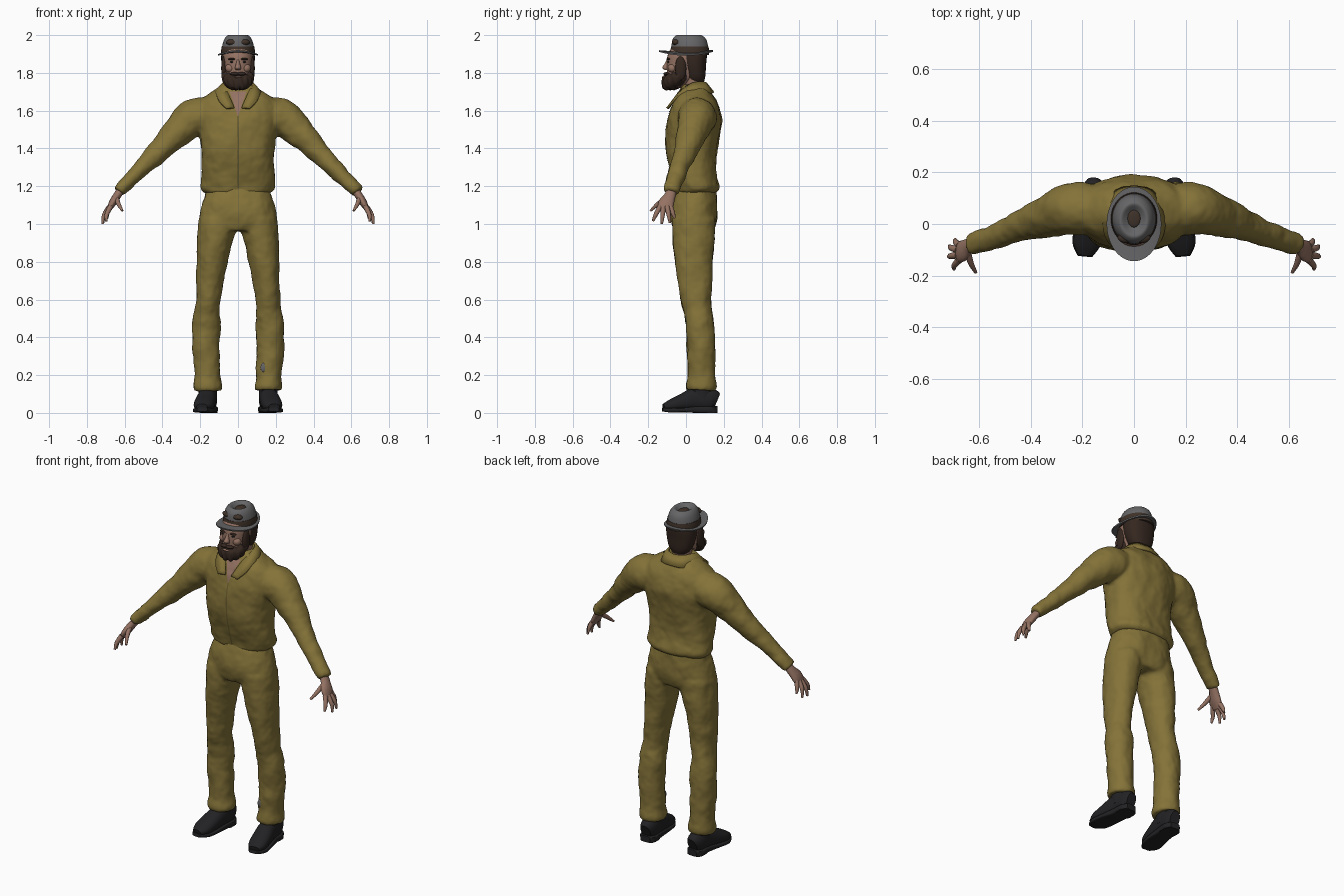
import bpy, bmesh, math
from mathutils import Vector

if "Cube" in bpy.data.objects:
    bpy.data.objects.remove(bpy.data.objects["Cube"])


def material(name, r, g, b):
    m = bpy.data.materials.new(name)
    m.diffuse_color = (r, g, b, 1)
    m.use_nodes = True
    m.node_tree.nodes["Principled BSDF"].inputs["Base Color"].default_value = m.diffuse_color
    return m


OLIVE = material("olive_cloth", .23, .17, .04)
SEAM = material("dark_olive", .15, .11, .028)
SKIN = material("skin", .30, .17, .125)
HAIR = material("dark_hair", .035, .02, .014)
BROWN = material("brown_felt", .05, .032, .022)
GREY = material("grey_felt", .13, .13, .135)
BLACK = material("black_leather", .016, .016, .018)


def catmull(rows, k):
    """Smoothly add k steps between rows of numbers."""
    out = []
    for i in range(len(rows) - 1):
        p0, p1 = rows[max(i - 1, 0)], rows[i]
        p2, p3 = rows[i + 1], rows[min(i + 2, len(rows) - 1)]
        for j in range(k):
            t = j / k
            out.append([.5 * (2 * b + (c - a) * t + (2 * a - 5 * b + 4 * c - d) * t * t
                              + (3 * b - a - 3 * c + d) * t ** 3)
                        for a, b, c, d in zip(p0, p1, p2, p3)])
    return out + [list(rows[-1])]


def loft(bm, rows, side=1, ref=None, segs=28, p=2.0, k=4):
    """Rows are (x, y, z, half width, half depth); ref=None keeps rings level."""
    rows = catmull(rows, k) if k > 1 else rows
    pts = [Vector(r[:3]) for r in rows]
    rings = []
    for i, r in enumerate(rows):
        u, v = Vector((1, 0, 0)), Vector((0, 1, 0))
        if ref:
            t = (pts[min(i + 1, len(pts) - 1)] - pts[max(i - 1, 0)]).normalized()
            u = Vector(ref)
            u = (u - t * u.dot(t)).normalized()
            v = t.cross(u)
        ring = []
        for s in range(segs):
            a = 2 * math.pi * s / segs
            c, d = math.cos(a), math.sin(a)
            q = (pts[i] + u * (r[3] * math.copysign(abs(c) ** (2 / p), c))
                 + v * (r[4] * math.copysign(abs(d) ** (2 / p), d)))
            ring.append(bm.verts.new((q.x * side, q.y, q.z)))
        rings.append(ring)
    for a, b in zip(rings, rings[1:]):
        for s in range(segs):
            n = (s + 1) % segs
            bm.faces.new((a[s], a[n], b[n], b[s]))
    bm.faces.new(rings[0])
    bm.faces.new(rings[-1])


def ball(bm, x, y, z, rx, ry, rz):
    vs = bmesh.ops.create_uvsphere(bm, u_segments=16, v_segments=10, radius=1)["verts"]
    for v in vs:
        v.co = (x + v.co.x * rx, y + v.co.y * ry, z + v.co.z * rz)


def finish(name, bm, mat, angle=50):
    bmesh.ops.recalc_face_normals(bm, faces=bm.faces)
    me = bpy.data.meshes.new(name)
    bm.to_mesh(me)
    bm.free()
    me.materials.append(mat)
    ob = bpy.data.objects.new(name, me)
    bpy.context.collection.objects.link(ob)
    bpy.ops.object.select_all(action='DESELECT')
    ob.select_set(True)
    bpy.context.view_layer.objects.active = ob
    bpy.ops.object.shade_smooth_by_angle(angle=math.radians(angle))
    return ob


def cloth(ob, scale, strength):
    """Fuse overlapping lofts into one skin and add soft folds."""
    r = ob.modifiers.new("fuse", 'REMESH')
    r.mode, r.voxel_size, r.use_smooth_shade = 'VOXEL', .01, True
    s = ob.modifiers.new("soften", 'SMOOTH')
    s.factor, s.iterations = .5, 6
    tex = bpy.data.textures.new(ob.name + "_folds", 'CLOUDS')
    tex.noise_scale = scale
    d = ob.modifiers.new("folds", 'DISPLACE')
    d.texture, d.strength, d.mid_level = tex, strength, .45


def part(name, rows, mat, **kw):
    bm = bmesh.new()
    loft(bm, rows, **kw)
    return finish(name, bm, mat)


def balls(name, mat, *items):
    """Ellipsoids; any off the centre line are mirrored."""
    bm = bmesh.new()
    for it in items:
        ball(bm, *it)
        if it[0]:
            ball(bm, -it[0], *it[1:])
    return finish(name, bm, mat)


# Shirt: bloused torso and two sleeves
bm = bmesh.new()
loft(bm, [(0, .052, 1.165, .172, .108), (0, .06, 1.19, .195, .115), (0, .045, 1.25, .19, .117),
          (0, .036, 1.32, .191, .127), (0, .032, 1.42, .198, .141), (0, .045, 1.53, .207, .145),
          (0, .047, 1.6, .215, .132), (0, .047, 1.65, .205, .112), (0, .045, 1.70, .135, .083),
          (0, .042, 1.74, .078, .058)], p=2.4)
for s in (1, -1):
    loft(bm, [(.12, .062, 1.575, .08, .08), (.20, .06, 1.57, .1, .1), (.265, .053, 1.54, .095, .093),
              (.345, .027, 1.465, .077, .075), (.43, -.005, 1.375, .06, .057),
              (.53, -.045, 1.275, .05, .043), (.61, -.072, 1.195, .043, .035),
              (.632, -.08, 1.17, .042, .034)], side=s, ref=(0, 1, 0))
shirt = finish("shirt", bm, OLIVE)
cloth(shirt, .11, .02)

# Trousers: hips and two legs
bm = bmesh.new()
loft(bm, [(0, .055, 1.2, .165, .1), (0, .047, 1.15, .177, .115), (0, .043, 1.08, .197, .123),
          (0, .042, 1.0, .208, .116), (0, .042, .965, .2, .1)], p=2.3)
for s in (1, -1):
    loft(bm, [(.107, .042, 1.03, .1, .11), (.116, .042, .95, .099, .111), (.138, .042, .8, .081, .1),
              (.158, .052, .6, .065, .08), (.168, .074, .48, .073, .076), (.168, .08, .3, .071, .074),
              (.163, .08, .2, .068, .071), (.16, .08, .145, .075, .08), (.16, .08, .12, .072, .077)],
         side=s)
cloth(finish("trousers", bm, OLIVE), .1, .018)
balls("worn_patch", GREY).hide_render = False
bm = bmesh.new()
ball(bm, .135, .017, .24, .016, .007, .024)
bpy.data.objects.remove(bpy.data.objects["worn_patch"])
finish("worn_patch", bm, GREY)


def front_patch(name, mat, z0, z1, w0, w1, offset):
    """Tapered strip laid on the front of the shirt."""
    bm = bmesh.new()
    rows = []
    for i in range(25):
        t = i / 24
        w = w0 + (w1 - w0) * t
        rows.append([bm.verts.new((w * (j / 3 - 1), -.3, z0 + (z1 - z0) * t)) for j in range(7)])
    for a, b in zip(rows, rows[1:]):
        for j in range(6):
            bm.faces.new((a[j], a[j + 1], b[j + 1], b[j]))
    ob = finish(name, bm, mat)
    m = ob.modifiers.new("lay_on_shirt", 'SHRINKWRAP')
    m.target, m.wrap_method, m.use_project_y = shirt, 'PROJECT', True
    m.wrap_mode, m.offset = 'ABOVE_SURFACE', offset


front_patch("open_neckline", SKIN, 1.57, 1.7, .001, .045, .003)
front_patch("button_placket", SEAM, 1.19, 1.57, .004, .004, .002)

# Collar: half a folded strip, mirrored
inner = [(0, .105, 1.745), (.05, .092, 1.75), (.074, .045, 1.748), (.07, 0, 1.725),
         (.05, -.045, 1.685), (.02, -.092, 1.615)]
outer = [(0, .145, 1.695), (.07, .128, 1.692), (.115, .05, 1.70), (.117, -.02, 1.69),
         (.10, -.068, 1.65), (.062, -.1, 1.612)]
bm = bmesh.new()
a, b = ([bm.verts.new(p) for p in catmull(e, 3)] for e in (inner, outer))
for i in range(len(a) - 1):
    bm.faces.new((a[i], b[i], b[i + 1], a[i + 1]))
collar = finish("collar", bm, OLIVE)
collar.modifiers.new("mirror", 'MIRROR')
sol = collar.modifiers.new("thickness", 'SOLIDIFY')
sol.thickness, sol.offset = .012, 0

# Hands: palm, four fingers and thumb
bm = bmesh.new()
fingers = [((.676, -.084, 1.095), (.69, -.07, 1.06), (.692, -.06, 1.03)),
           ((.682, -.1, 1.09), (.708, -.092, 1.05), (.714, -.085, 1.005)),
           ((.682, -.12, 1.085), (.71, -.124, 1.045), (.717, -.128, 1.0)),
           ((.676, -.138, 1.09), (.695, -.16, 1.05), (.697, -.175, 1.015)),
           ((.645, -.105, 1.14), (.632, -.15, 1.105), (.612, -.188, 1.07))]
for s in (1, -1):
    loft(bm, [(.61, -.072, 1.195, .027, .022), (.64, -.085, 1.15, .03, .021),
              (.665, -.105, 1.11, .042, .02), (.686, -.114, 1.07, .036, .01)],
         side=s, ref=(0, 1, 0), segs=16)
    for f in fingers:
        rr = (.014, .0115, .006)
        loft(bm, [(*q, r, r) for q, r in zip(f, rr)], side=s, ref=(.8, .3, .2), segs=10)
finish("hands", bm, SKIN)

# Shoes: upper, sole and heel
bm = bmesh.new()
for s in (1, -1):
    loft(bm, [(.155, .162, .06, .03, .045), (.157, .13, .07, .046, .06), (.163, .05, .072, .05, .062),
              (.174, -.02, .055, .054, .045), (.184, -.08, .039, .051, .032),
              (.19, -.118, .03, .03, .018)], side=s, ref=(1, 0, 0), p=2.3)
    loft(bm, [(.16, .08, .06, .05, .07), (.16, .08, .15, .05, .06)], side=s)
finish("shoes", bm, BLACK)
bm = bmesh.new()
for s in (1, -1):
    loft(bm, [(.155, .165, .018, .03, .018), (.157, .13, .018, .05, .018), (.162, .06, .018, .05, .018),
              (.174, -.02, .015, .057, .012), (.185, -.08, .014, .054, .012),
              (.19, -.125, .018, .028, .01)], side=s, ref=(1, 0, 0), p=5)
    loft(bm, [(.157, .115, 0, .048, .05), (.157, .115, .03, .049, .05)], side=s, p=3, k=1)
finish("shoe_soles", bm, BLACK)

# Head, neck and facial features
part("neck", [(0, .045, 1.67, .065, .055), (0, .04, 1.74, .058, .053), (0, .03, 1.82, .06, .06)], SKIN)
part("head", [(0, -.06, 1.72, .03, .03), (0, -.037, 1.75, .058, .06), (0, -.012, 1.80, .071, .088),
              (0, -.001, 1.85, .078, .101), (0, .005, 1.9, .079, .1), (0, .01, 1.95, .06, .075)],
     SKIN, p=2.2)
part("nose", [(0, -.09, 1.872, .007, .012), (0, -.1, 1.85, .01, .012), (0, -.108, 1.828, .016, .018),
              (0, -.1, 1.815, .012, .012)], SKIN, segs=14)
balls("cheeks", SKIN, (.042, -.072, 1.825, .026, .024, .024))
balls("lips", SKIN, (0, -.117, 1.778, .02, .01, .005))
balls("eyes", BLACK, (.03, -.09, 1.858, .012, .008, .006))
balls("eyebrows", HAIR, (.032, -.093, 1.873, .022, .01, .006))

# Hair and beard
part("hair", [(0, .052, 1.745, .045, .04), (0, .05, 1.78, .07, .052), (0, .042, 1.84, .086, .064),
              (0, .038, 1.9, .088, .072), (0, .035, 1.94, .07, .06)], HAIR, p=2.3)
balls("sideburns", HAIR, (.074, -.028, 1.825, .015, .03, .065))
balls("moustache", HAIR, (.017, -.103, 1.795, .025, .017, .009))
bm = bmesh.new()
loft(bm, [(0, -.085, 1.712, .03, .022), (0, -.077, 1.724, .055, .045), (0, -.06, 1.75, .077, .067),
          (0, -.048, 1.775, .084, .074), (0, -.035, 1.795, .083, .06), (0, -.02, 1.815, .078, .04)],
     segs=64, k=6)
for v in bm.verts:  # vertical tufts around the jaw
    ang = math.atan2(v.co.x, -v.co.y - .05)
    f = 1 + .04 * math.sin(ang * 15 + v.co.z * 60)
    v.co.x *= f
    v.co.y = -.05 + (v.co.y + .05) * f
    v.co.z += .005 * math.sin(ang * 11)
finish("beard", bm, HAIR)

# Hat: brim, band, crown and pinched top
bm = bmesh.new()
loft(bm, [(0, .01, 1.899, .08, .1), (0, 0, 1.891, .105, .142), (0, 0, 1.899, .106, .144),
          (0, .01, 1.908, .08, .1)], segs=40, k=1)
for v in bm.verts:
    v.co.z += .02 * (v.co.y / .14) ** 2
finish("hat_brim", bm, GREY)
part("hat_band", [(0, .02, 1.895, .09, .103), (0, .02, 1.92, .089, .102), (0, .02, 1.94, .086, .099)],
     BROWN, segs=40)
part("hat_crown", [(0, .02, 1.9, .086, .1), (0, .02, 1.94, .084, .097), (0, .018, 1.975, .074, .09),
                   (0, .016, 1.995, .06, .074), (0, .016, 1.999, .048, .06), (0, .018, 1.986, .03, .04),
                   (0, .02, 1.978, .02, .028)], GREY, segs=40)
balls("hat_dent", BROWN, (0, .022, 1.98, .026, .036, .008))
balls("hat_stain", BROWN, (.03, -.052, 1.962, .034, .022, .017))
